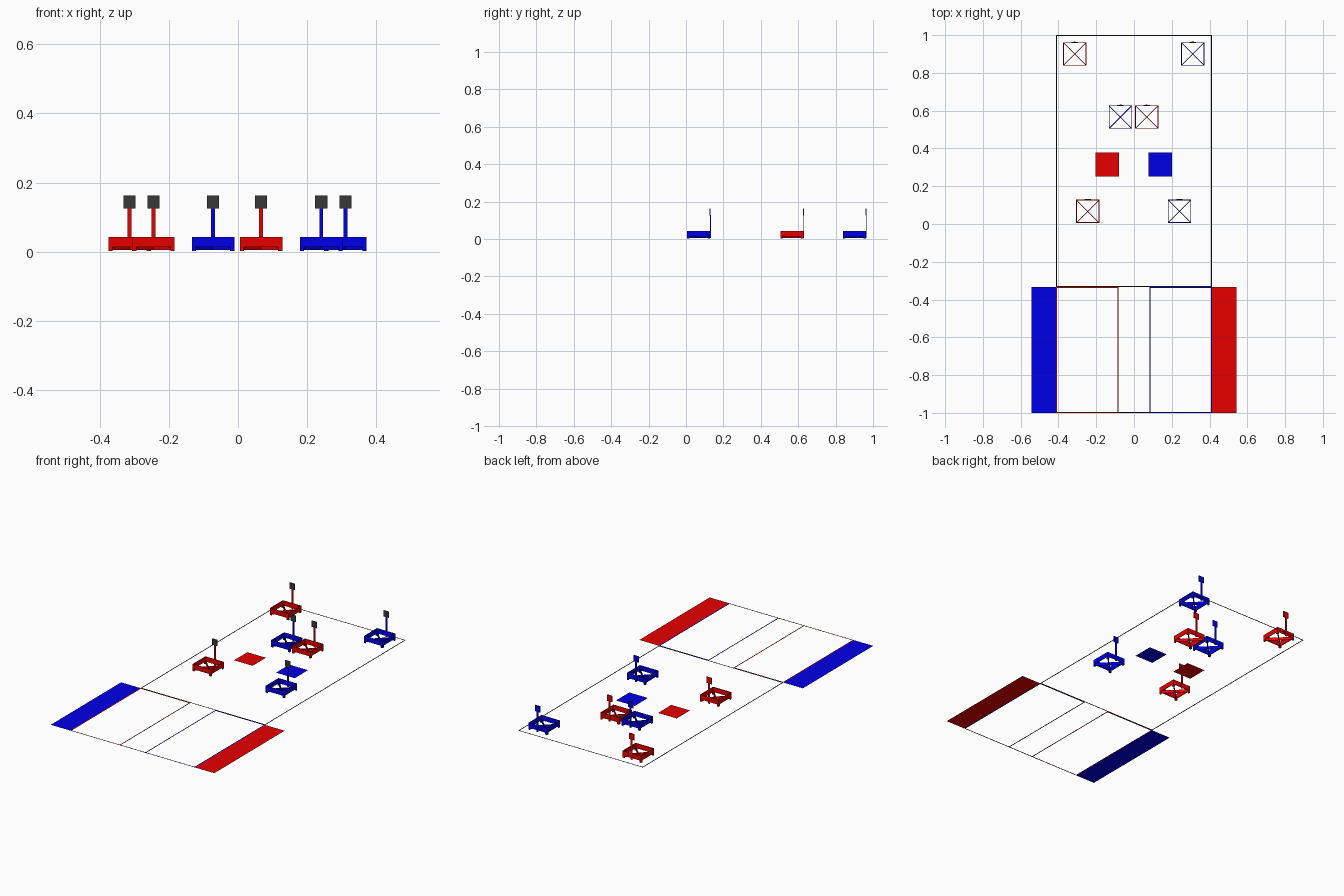
import bpy, bmesh
from mathutils import Matrix, Vector
from math import radians, sqrt

if "Cube" in bpy.data.objects:
    bpy.data.objects.remove(bpy.data.objects["Cube"])


def material(name, rgb):
    m = bpy.data.materials.new(name)
    m.diffuse_color = (*rgb, 1)
    m.use_nodes = True
    m.node_tree.nodes["Principled BSDF"].inputs["Base Color"].default_value = m.diffuse_color
    return m


RED = material("red", (0.8, 0.0, 0.0))
BLUE = material("blue", (0.0, 0.0, 0.8))
BLACK = material("black", (0.02, 0.02, 0.02))
DARK = material("dark_grey", (0.04, 0.04, 0.04))


def finish(name, bm, mat):
    mesh = bpy.data.meshes.new(name)
    bm.to_mesh(mesh)
    bm.free()
    mesh.materials.append(mat)
    ob = bpy.data.objects.new(name, mesh)
    bpy.context.collection.objects.link(ob)
    return ob


def add_rect(bm, x0, x1, y0, y1, z=0.0):
    bm.faces.new([bm.verts.new(p) for p in
                  ((x0, y0, z), (x1, y0, z), (x1, y1, z), (x0, y1, z))])


def rects(name, mat, *boxes):
    bm = bmesh.new()
    for b in boxes:
        add_rect(bm, *b)
    return finish(name, bm, mat)


def add_box(bm, size, centre, spin=0.0):
    mat = (Matrix.Rotation(radians(spin), 4, 'Z') @ Matrix.Translation(Vector(centre))
           @ Matrix.Diagonal((*size, 1)))
    bmesh.ops.create_cube(bm, size=1, matrix=mat)


def outline(x0, x1, y0, y1, t):
    return ((x0, x1, y0, y0 + t), (x0, x1, y1 - t, y1),
            (x0, x0 + t, y0 + t, y1 - t), (x1 - t, x1, y0 + t, y1 - t))


# Floor tape
T, W, MID, SPLIT = 0.006, 0.414, 0.088, -0.333
rects("field_outline", BLACK, *outline(-W, W, SPLIT, 1.0, T))
rects("centre_end_line", BLACK, (-MID, MID, -1.0, -1.0 + T))
rects("left_zone_outline", RED, *outline(-W, -MID + T, -1.0 + 0, SPLIT, T))
rects("right_zone_outline", BLUE, *outline(MID - T, W, -1.0 + 0, SPLIT, T))

# Coloured side strips and starting tiles
rects("left_strip", BLUE, (-0.543, -W, -1.0, SPLIT))
rects("right_strip", RED, (W, 0.543, -1.0, SPLIT))
rects("left_tile", RED, (-0.203, -0.079, 0.252, 0.378))
rects("right_tile", BLUE, (0.076, 0.200, 0.252, 0.378))


# Target stand: four notched walls, crossed braces, rear post with sign
S, TH, Z0, ZN, Z1 = 0.123, 0.004, 0.002, 0.014, 0.043


def stand(name, x, y, mat):
    bm = bmesh.new()
    h = S / 2
    foot = 0.012
    notch = [(-h, Z0), (-h + foot, Z0), (-h + foot, ZN), (h - foot, ZN),
             (h - foot, Z0), (h, Z0), (h, Z1), (-h, Z1)]
    for k in range(4):
        face = bm.faces.new([bm.verts.new((px, -h, pz)) for px, pz in notch])
        ext = bmesh.ops.extrude_face_region(bm, geom=[face])
        moved = [v for v in ext["geom"] if isinstance(v, bmesh.types.BMVert)]
        bmesh.ops.translate(bm, verts=moved, vec=(0, TH, 0))
        bmesh.ops.rotate(bm, verts=list(bm.verts), matrix=Matrix.Rotation(radians(90), 3, 'Z'))
    bmesh.ops.recalc_face_normals(bm, faces=list(bm.faces))
    for spin in (45, -45):
        add_box(bm, (S * sqrt(2) - 0.012, TH, 0.018), (0, 0, 0.014), spin)
    base = finish(name + "_base", bm, mat)

    bm = bmesh.new()
    add_box(bm, (0.011, 0.004, 0.121), (0, h + 0.002, 0.0665))
    add_box(bm, (0.034, 0.003, 0.036), (0, h + 0.0015, 0.144))
    post = finish(name + "_post", bm, mat)

    bm = bmesh.new()
    add_box(bm, (0.035, 0.002, 0.037), (0, h - 0.001, 0.144))
    sign = finish(name + "_sign", bm, DARK)
    for ob in (base, post, sign):
        ob.location = (x, y, 0)


for name, x, y, mat in (
        ("rear_left_stand", -0.314, 0.900, RED),
        ("rear_right_stand", 0.311, 0.900, BLUE),
        ("middle_left_stand", -0.072, 0.566, BLUE),
        ("middle_right_stand", 0.067, 0.566, RED),
        ("front_left_stand", -0.245, 0.067, RED),
        ("front_right_stand", 0.241, 0.067, BLUE)):
    stand(name, x, y, mat)
